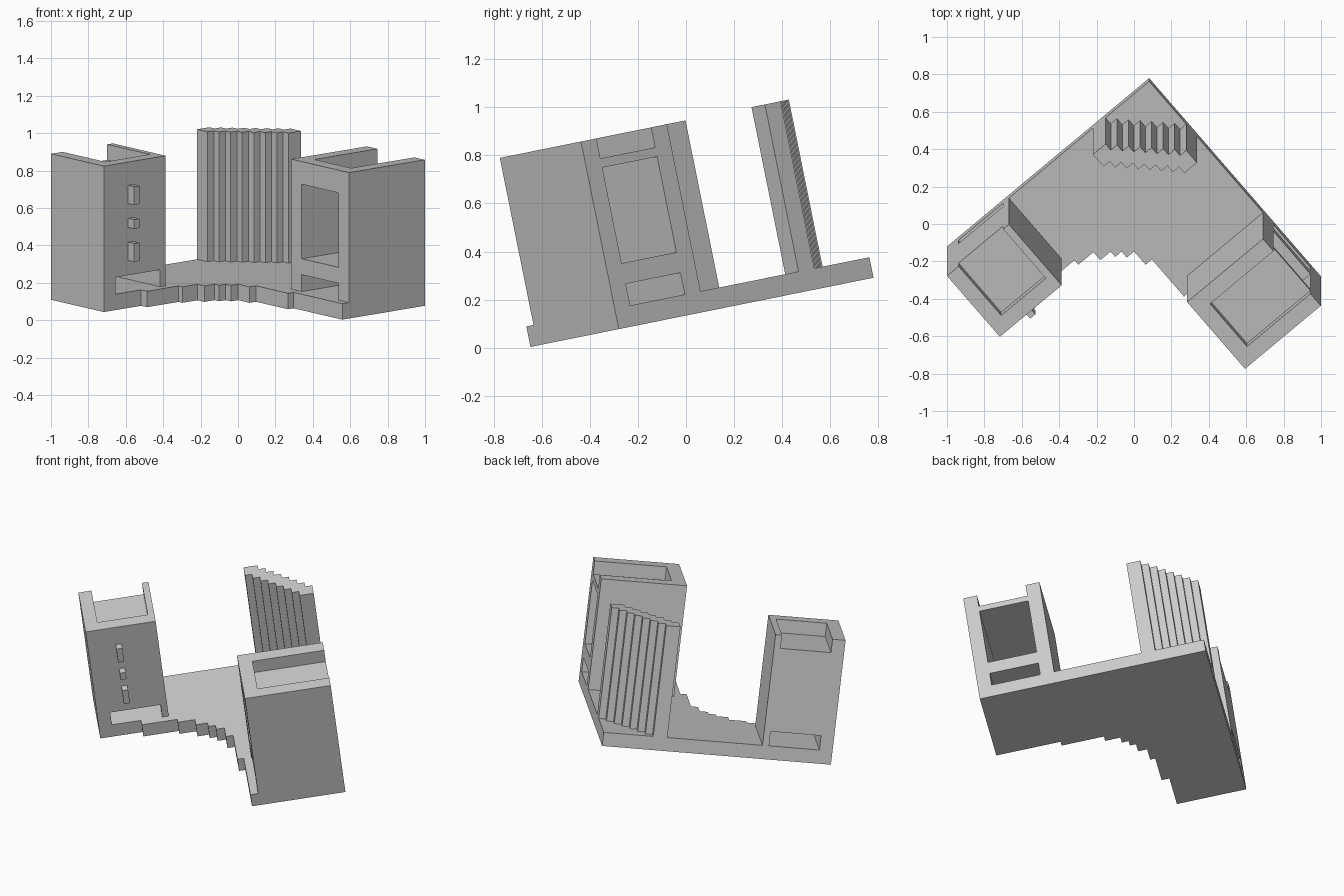
import bpy, bmesh, math
from mathutils import Matrix, Vector

if "Cube" in bpy.data.objects:
    bpy.data.objects.remove(bpy.data.objects["Cube"])

TILT, YAW = math.radians(11.4), math.radians(40.35)
E1 = Vector((math.cos(YAW), math.sin(YAW), 0))
E2 = Vector((-math.sin(YAW), math.cos(YAW), 0))
APEX = Vector((0.081, 0.822, 0))
LEAN = Matrix.Rotation(TILT, 4, 'X')
W0, W1, TOP, SIDE = 0.131, 0.218, 0.927, 1.418


def place(a, b, w):
    """Plan coordinates measured from the back corner of the plate -> world."""
    return LEAN @ (APEX - a * E1 - b * E2 + Vector((0, 0, w)))


def prisms(name, parts):
    """One object made of extruded plan outlines: (points, low, high)."""
    bm = bmesh.new()
    for pts, lo, hi in parts:
        low = [bm.verts.new(place(a, b, lo)) for a, b in pts]
        high = [bm.verts.new(place(a, b, hi)) for a, b in pts]
        bm.faces.new(low)
        bm.faces.new(high)
        n = len(pts)
        for i in range(n):
            j = (i + 1) % n
            bm.faces.new((low[i], low[j], high[j], high[i]))
    bmesh.ops.recalc_face_normals(bm, faces=bm.faces)
    me = bpy.data.meshes.new(name)
    bm.to_mesh(me)
    bm.free()
    ob = bpy.data.objects.new(name, me)
    bpy.context.collection.objects.link(ob)
    return ob


def rect(a0, a1, b0, b1):
    return [(a0, b0), (a1, b0), (a1, b1), (a0, b1)]


def carve(ob, parts):
    cutter = prisms(ob.name + "_cutter", parts)
    cutter.hide_render = True
    mod = ob.modifiers.new("openings", 'BOOLEAN')
    mod.operation, mod.solver, mod.object = 'DIFFERENCE', 'EXACT', cutter
    bpy.context.view_layer.objects.active = ob
    bpy.ops.object.modifier_apply(modifier=mod.name)
    bpy.data.objects.remove(cutter)


# base plate: square with a stepped curved bite at the front
edge_a = [1.156, 0.936, 0.83, 0.758, 0.713, 0.662, 0.618, 0.579]
edge_b = [0.485, 0.517, 0.574, 0.612, 0.655, 0.75, 1.015, SIDE]
outline = [(0, 0), (SIDE, 0), (SIDE, 0.436), (edge_a[0], 0.436)]
for i, (a, b) in enumerate(zip(edge_a, edge_b)):
    if i:
        outline.append((a, edge_b[i - 1]))
    outline.append((a, b))
outline.append((0, SIDE))
prisms("base_plate", [(outline, W0, W1)])

# left tower: roof pocket and low tunnel
left = prisms("left_tower", [(rect(0.984, SIDE, 0, 0.436), W1, TOP)])
carve(left, [(rect(1.024, 1.337, -0.1, 0.352), 0.842, 1.1),
             (rect(1.024, 1.337, -0.1, 0.6), 0.1, 0.31)])

# three small blocks on the left tower front
prisms("front_blocks", [(rect(1.21, 1.247, 0.43, 0.485), lo, hi)
                        for lo, hi in ((0.70, 0.80), (0.57, 0.62), (0.39, 0.49))])

# right tower: roof pocket, tall window tunnel and low tunnel
right = prisms("right_tower", [(rect(0, 0.532, 0.94, SIDE), W1, TOP)])
carve(right, [(rect(-0.1, 0.445, 1.027, 1.332), 0.842, 1.1),
              (rect(-0.1, 0.7, 1.027, 1.332), 0.397, 0.803),
              (rect(-0.1, 0.7, 1.027, 1.332), 0.1, 0.31)])

# pleated back wall: stair-stepped on both faces
S = 0.0438
front = [(9, 0)]
for i in range(8):
    front += [(9 - i, 2 + i)] + ([(8 - i, 2 + i)] if i < 7 else [])
front.append((0, 9))
rear = [(0, 7)]
for i in range(1, 8):
    rear += [(i, 8 - i), (i, 7 - i)]
prisms("pleated_wall", [([(a * S, b * S) for a, b in front + rear], W1, TOP)])
